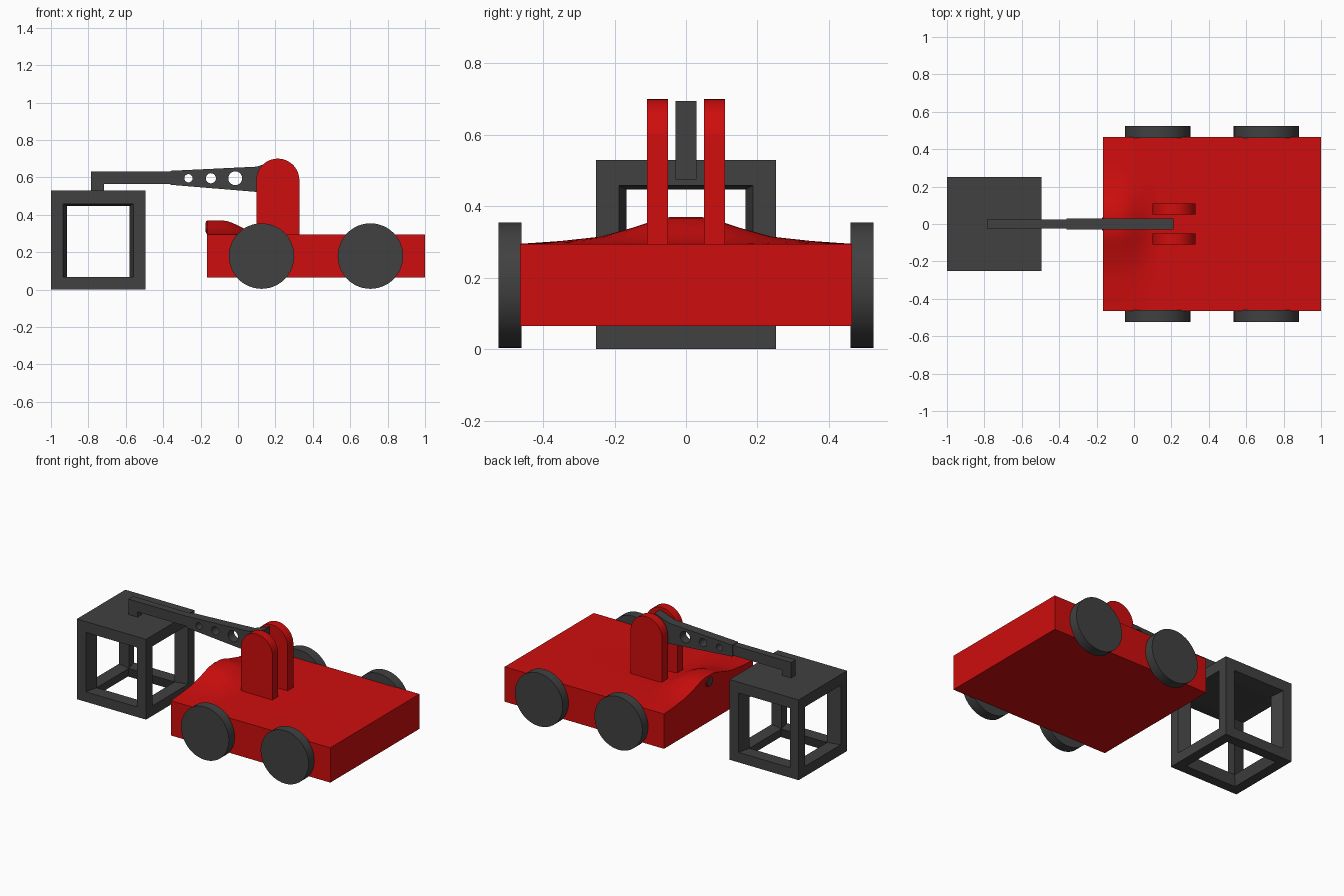
import bpy, bmesh, math
from mathutils import Vector

if "Cube" in bpy.data.objects:
    bpy.data.objects.remove(bpy.data.objects["Cube"])


def material(name, rgb):
    m = bpy.data.materials.new(name)
    m.diffuse_color = (*rgb, 1)
    m.use_nodes = True
    m.node_tree.nodes["Principled BSDF"].inputs["Base Color"].default_value = m.diffuse_color
    return m


RED = material("red paint", (0.62, 0.004, 0.004))
GREY = material("dark grey", (0.052, 0.052, 0.052))


def finish(name, bm, mat, smooth=False):
    bmesh.ops.recalc_face_normals(bm, faces=bm.faces)
    me = bpy.data.meshes.new(name)
    bm.to_mesh(me)
    bm.free()
    me.materials.append(mat)
    ob = bpy.data.objects.new(name, me)
    bpy.context.collection.objects.link(ob)
    if smooth:
        bpy.ops.object.select_all(action='DESELECT')
        ob.select_set(True)
        bpy.context.view_layer.objects.active = ob
        bpy.ops.object.shade_smooth_by_angle(angle=math.radians(35))
    return ob


def loft(name, rings, mat, smooth=False):
    """Skin a list of closed point rings and cap both ends."""
    bm = bmesh.new()
    vs = [[bm.verts.new(p) for p in r] for r in rings]
    n = len(vs[0])
    for a, b in zip(vs, vs[1:]):
        for i in range(n):
            bm.faces.new((a[i], a[(i + 1) % n], b[(i + 1) % n], b[i]))
    bm.faces.new(vs[0])
    bm.faces.new(vs[-1])
    return finish(name, bm, mat, smooth)


def extrude_y(name, profile, y0, y1, mat, smooth=False):
    return loft(name, [[(x, y, z) for x, z in profile] for y in (y0, y1)], mat, smooth)


def circle(cx, cz, r, n=48, a0=0.0, a1=2 * math.pi, closed=True):
    m = n if closed else n - 1
    return [(cx + r * math.cos(a0 + (a1 - a0) * i / m),
             cz + r * math.sin(a0 + (a1 - a0) * i / m)) for i in range(n)]


def cut(target, cutters):
    for c in cutters:
        mod = target.modifiers.new("cut", 'BOOLEAN')
        mod.operation = 'DIFFERENCE'
        mod.solver = 'EXACT'
        mod.object = c
    bpy.context.view_layer.update()
    deps = bpy.context.evaluated_depsgraph_get()
    me = bpy.data.meshes.new_from_object(target.evaluated_get(deps))
    target.modifiers.clear()
    target.data = me
    for c in cutters:
        bpy.data.objects.remove(c)


# body: slab whose top swells into a smooth hump at the -x end
def hump(x, y):
    t = min(max((x + 0.09) / 0.22, 0), 1)
    fall = 1 - t * t * (3 - 2 * t)
    pts = [(0, .075), (.045, .075), (.08, .068), (.15, .045), (.24, .02), (.35, .008), (.465, 0)]
    a = abs(y)
    for (u, h), (v, k) in zip(pts, pts[1:]):
        if a <= v + 1e-6:
            return 0.295 + fall * (h + (k - h) * (a - u) / (v - u))
    return 0.295


half = [0, .045, .08, .115, .15, .195, .24, .295, .35, .465]
ys = [-v for v in half[:0:-1]] + half
xs = [-0.165, -0.09] + [-0.09 + 0.22 * i / 8 for i in range(1, 9)] + [1.0]
loft("body", [[(x, -.465, .065)] + [(x, y, hump(x, y)) for y in ys] + [(x, .465, .065)]
              for x in xs], RED, True)

# round socket on the hump's end face
loft("socket_rim", [[(x, a, b) for a, b in circle(0, .333, .034, 32)] for x in (-.172, -.15)], RED, True)
loft("socket_disc", [[(x, a, b) for a, b in circle(0, .333, .026, 32)] for x in (-.175, -.16)], GREY, True)

# wheels
for side, s in (("front", -1), ("back", 1)):
    for end, x in (("left", .126), ("right", .708)):
        extrude_y(f"wheel_{side}_{end}", circle(x, .179, .175), s * .46, s * .525, GREY, True)

# pair of round-topped masts
mast = [(.098, .28), (.328, .28)] + circle(.213, .585, .115, 25, 0, math.pi, False)
for side, s in (("front", -1), ("back", 1)):
    extrude_y(f"mast_{side}", mast, s * .05, s * .109, RED, True)

# thick tapered arm with three lightening holes
arm = extrude_y("arm_thick", [(-.36, .56), (.1, .522), (.21, .475), (.21, .695),
                              (.1, .657), (-.36, .635)], -.03, .03, GREY)
cut(arm, [extrude_y("hole", circle(x, .595, r, 32), -.1, .1, GREY)
          for x, r in ((-.265, .022), (-.145, .027), (-.015, .037))])

# thin arm with a downturned foot resting on the crate
extrude_y("arm_thin", [(-.785, .525), (-.717, .525), (-.717, .565), (-.35, .565),
                       (-.35, .632), (-.785, .632)], -.024, .024, GREY)

# crate: open frame with solid roof, window reveals taper inwards
CX, H, W, I = -.7475, .2525, .19, .167


def window(axis):
    rings = []
    for d, w, top in ((-H - .01, W, .46), (-I, I, .447), (I, I, .447), (H + .01, W, .46)):
        sec = [(-w, .066), (w, .066), (w, top), (-w, top)]
        rings.append([(CX + d, a, z) if axis == 'x' else (CX + a, d, z) for a, z in sec])
    return loft("window_cutter", rings, GREY)


def square(w, z):
    return [(CX - w, -w, z), (CX + w, -w, z), (CX + w, w, z), (CX - w, w, z)]


crate = loft("crate", [square(H, 0), square(H, .53)], GREY)
floor_cut = loft("floor_cutter", [square(W, -.01), square(I, .066), square(I, .44)], GREY)
cut(crate, [window('x'), window('y'), floor_cut])
